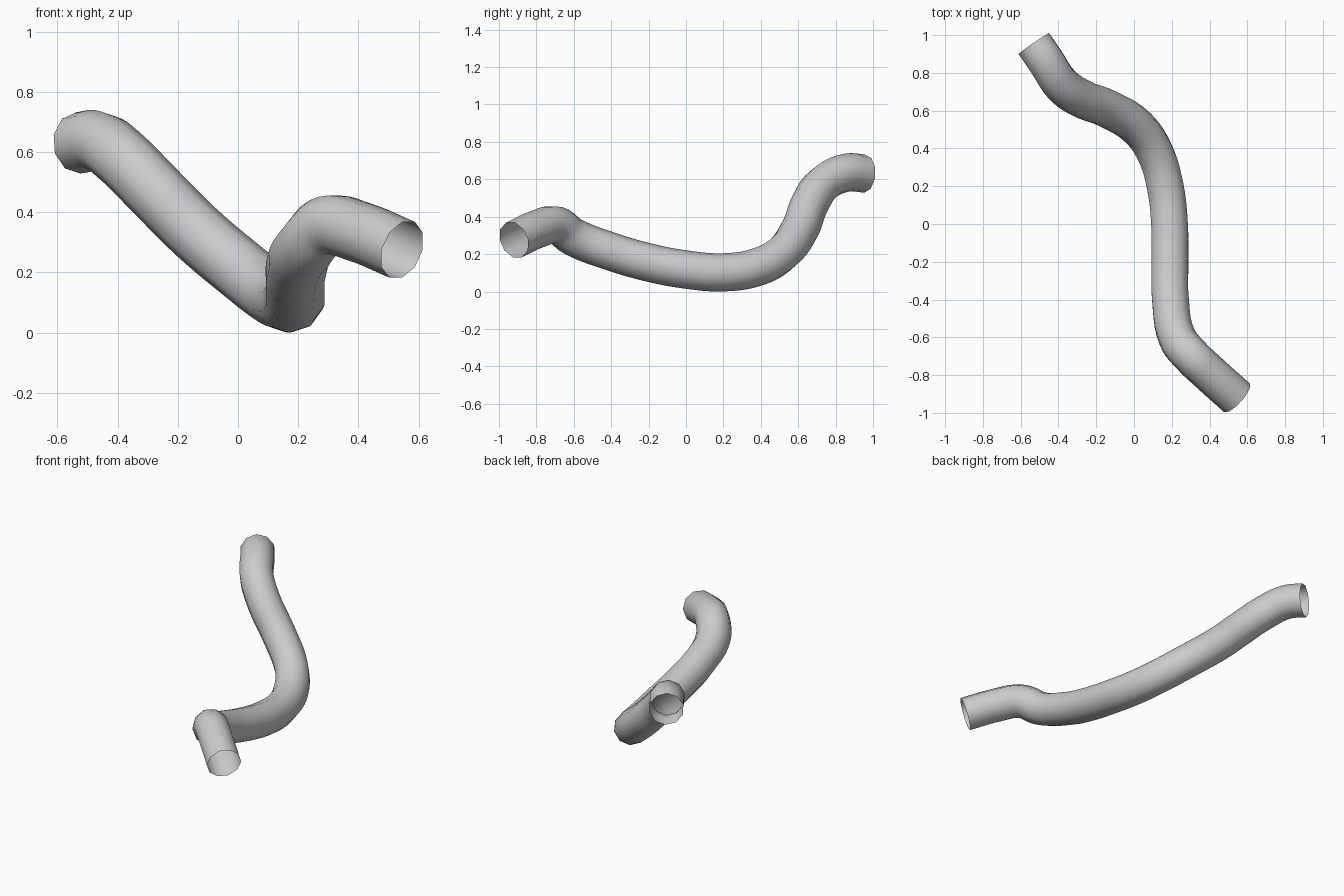
import bpy
import math

if "Cube" in bpy.data.objects:
    bpy.data.objects.remove(bpy.data.objects["Cube"])

# Centre line of the bent hose
path = [
    (0.545, -0.92, 0.27), (0.40, -0.79, 0.33), (0.30, -0.695, 0.35),
    (0.228, -0.60, 0.285), (0.193, -0.40, 0.208), (0.19, -0.20, 0.15),
    (0.188, 0.0, 0.112), (0.165, 0.20, 0.097), (0.11, 0.38, 0.125),
    (0.02, 0.51, 0.195), (-0.14, 0.61, 0.33), (-0.28, 0.665, 0.47),
    (-0.385, 0.74, 0.575), (-0.465, 0.86, 0.63), (-0.53, 0.955, 0.625),
]

# Open ten-sided tube swept along the path
curve = bpy.data.curves.new("hose", "CURVE")
curve.dimensions = "3D"
curve.bevel_depth = 0.102
curve.bevel_resolution = 3
curve.resolution_u = 5
curve.use_fill_caps = False
spline = curve.splines.new("BEZIER")
spline.bezier_points.add(len(path) - 1)
for point, co in zip(spline.bezier_points, path):
    point.co = co
    point.handle_left_type = point.handle_right_type = "AUTO"

hose = bpy.data.objects.new("hose", curve)
bpy.context.collection.objects.link(hose)
bpy.context.view_layer.objects.active = hose
hose.select_set(True)
bpy.ops.object.convert(target="MESH")
hose = bpy.context.object
hose.name = "hose"
bpy.ops.object.shade_smooth_by_angle(angle=math.radians(60))

# Stand the hose on the ground
lowest = min(v.co.z for v in hose.data.vertices)
for v in hose.data.vertices:
    v.co.z -= lowest
